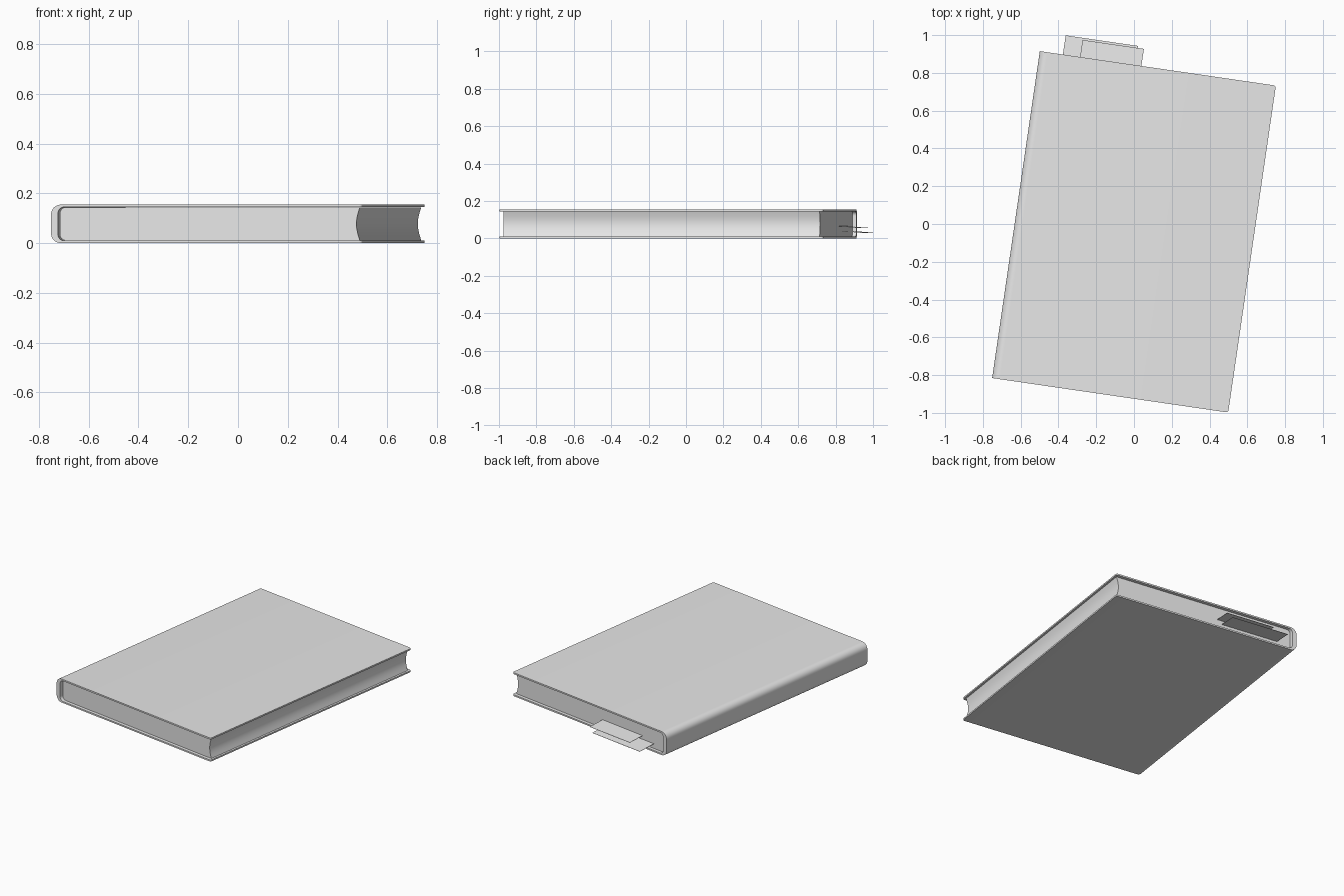
import bpy, bmesh
from math import sin, cos, pi, radians
from mathutils import Matrix, Vector

cube = bpy.data.objects.get("Cube")
if cube:
    bpy.data.objects.remove(cube, do_unlink=True)

WIDTH, LENGTH, HEIGHT = 1.263, 1.749, 0.155
RIGHT, LEFT = WIDTH / 2, -WIDTH / 2
BOARD, SPINE = 0.01, 0.028
PLACE = Matrix.Translation((0, -0.0415, 0)) @ Matrix.Rotation(radians(-8.3), 4, 'Z')

grey = bpy.data.materials.new("light_grey")
grey.use_nodes = True
grey.diffuse_color = (0.8, 0.8, 0.8, 1)
grey.node_tree.nodes["Principled BSDF"].inputs["Base Color"].default_value = (0.8, 0.8, 0.8, 1)


def rounded_end(left, low, high, radius, steps=8):
    """Profile points from top to bottom round the spine side."""
    points = []
    for centre_z, start in ((high - radius, pi / 2), (low + radius, pi)):
        for i in range(steps + 1):
            a = start + i / steps * pi / 2
            points.append((left + radius + radius * cos(a), centre_z + radius * sin(a)))
    return points


def extrude_profile(name, profile, half_length, round_corners=False):
    """Extrude an (x, z) outline along y."""
    bm = bmesh.new()
    face = bm.faces.new([bm.verts.new((x, -half_length, z)) for x, z in profile])
    moved = bmesh.ops.extrude_face_region(bm, geom=[face])["geom"]
    bmesh.ops.translate(bm, verts=[g for g in moved if isinstance(g, bmesh.types.BMVert)],
                        vec=(0, 2 * half_length, 0))
    if round_corners:
        corners = [e for e in bm.edges
                   if all(abs(v.co.x - RIGHT) < 1e-4 for v in e.verts)
                   and abs(e.verts[0].co.y - e.verts[1].co.y) < 1e-4]
        bmesh.ops.bevel(bm, geom=corners, offset=0.012, segments=3, profile=0.5,
                        affect='EDGES')
    bmesh.ops.recalc_face_normals(bm, faces=bm.faces)
    return finish(name, bm)


def finish(name, bm):
    mesh = bpy.data.meshes.new(name)
    bm.to_mesh(mesh)
    bm.free()
    mesh.materials.append(grey)
    obj = bpy.data.objects.new(name, mesh)
    obj.matrix_world = PLACE
    bpy.context.collection.objects.link(obj)
    bpy.ops.object.select_all(action='DESELECT')
    obj.select_set(True)
    bpy.context.view_layer.objects.active = obj
    bpy.ops.object.shade_smooth_by_angle(angle=radians(35))
    return obj


# Cover: two boards joined by a thick rounded spine
outer = [(RIGHT, HEIGHT)] + rounded_end(LEFT, 0, HEIGHT, 0.04) + [(RIGHT, 0)]
inner = ([(RIGHT, HEIGHT - BOARD)]
         + rounded_end(LEFT + SPINE, BOARD, HEIGHT - BOARD, 0.025) + [(RIGHT, BOARD)])
extrude_profile("cover", outer + inner[::-1], LENGTH / 2, round_corners=True)

# Page block: rounded at the spine, hollow at the fore edge
low, high = BOARD + 0.001, HEIGHT - BOARD - 0.001
fore_edge = []
for i in range(13):
    t = i / 12
    fore_edge.append((RIGHT - 0.012 - 0.014 * sin(pi * t), low + (high - low) * t))
pages = rounded_end(LEFT + SPINE + 0.005, low, high, 0.024) + fore_edge
extrude_profile("page_block", pages, LENGTH / 2 - 0.02)


# Loose slips sticking out of the head of the book
def slip(name, x0, x1, y1, z0, z1):
    bm = bmesh.new()
    bmesh.ops.create_cube(bm, size=1)
    for v in bm.verts:
        far = v.co.y > 0
        v.co = Vector((x1 if v.co.x > 0 else x0, y1 if far else 0.82,
                       (z1 if far else z0) + 0.0015 * v.co.z))
    finish(name, bm)


slip("lower_slip", -0.508, -0.12, 0.977, 0.043, 0.03)
slip("upper_slip", -0.416, -0.088, 0.966, 0.067, 0.056)
